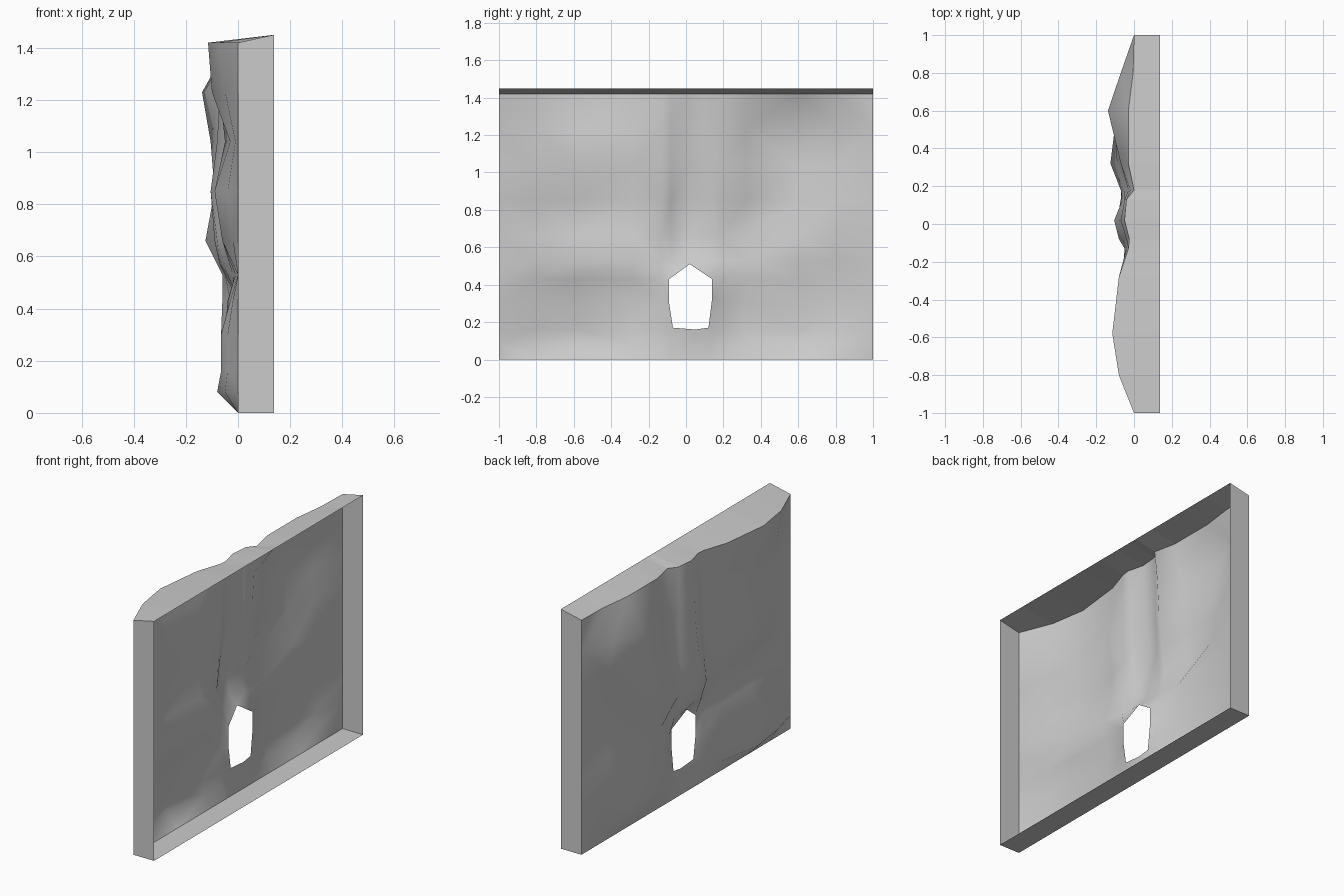
import bpy, bmesh

if "Cube" in bpy.data.objects:
    bpy.data.objects.remove(bpy.data.objects["Cube"])

W, H, LIP = 1.0, 1.42, 0.138      # half width, sheet height, rim depth

# Horizontal levels, and the sheet's bulge (hundredths, toward -x) per column
levels = [0, .08, .16, .30, .43, .53, .66, .85, 1.04, 1.23, H]
columns = {
    -.80: [5, 4, 4, 2, 0, 2, 4, 1, 5, 8],
    -.58: [8, 6.5, 6.5, 3, 0, 6, 9, 3, 10, 11.5],
    -.28: [3, 4, 5, 4, 1, 6, 8, 5, 7, 8],
    -.13: [2, 2, 2, 2, 2, 5, 4, 3, 3, 3],
    -.08: [1, 0, 0, 0, 4, 8, 6, 4, 4, 2.5],
    .02: [1, 0, 0, 2, 7, 9, 10.5, 8, 7, 5],
    .13: [1, 0, 0, 0, 5, 7, 6, 5, 5, 4],
    .18: [2, 2.5, 3, 3, 5, 7, 5, 3, 2, 0],
    .32: [3, 5.5, 6.5, 6, 6, 12.5, 9, 7, 7, 3],
    .60: [5, 6, 6, 6, 4, 5, 9, 10.5, 13.8, 3],
    .80: [2, 4, 5, 5, 4, 2, 4, 5, 7, 0.5],
}
ys = [-W] + list(columns) + [W]

# Small moves (y, z) that turn the doorway grid points into a pointed opening
doorway = {(-.08, .16): (-.07, .17), (-.08, .30): (-.09, .30), (-.08, .43): (-.09, .43),
           (.02, .16): (.05, .16), (.02, .43): (.02, .51), (.02, .53): (.02, .57),
           (.13, .16): (.12, .17), (.13, .30): (.14, .33), (.13, .43): (.14, .43),
           (.18, .16): (.2, .16), (.18, .30): (.2, .31), (.18, .43): (.2, .43)}


def finish(bm, name, smooth):
    me = bpy.data.meshes.new(name)
    bm.to_mesh(me)
    bm.free()
    ob = bpy.data.objects.new(name, me)
    bpy.context.collection.objects.link(ob)
    for p in me.polygons:
        p.use_smooth = smooth
    return ob


def depth(y, j):
    return -columns[y][j - 1] / 100 if y in columns and j else 0.0


# Uneven rock sheet with the doorway left open
bm = bmesh.new()
grid = []
for y in ys:
    col = []
    for j, z in enumerate(levels):
        py, pz = doorway.get((y, z), (y, z))
        col.append(bm.verts.new((depth(y, j), py, pz)))
    grid.append(col)
for i in range(len(ys) - 1):
    for j in range(len(levels) - 1):
        if ys[i] in (-.08, .02) and .16 <= levels[j] < .43:
            continue
        bm.faces.new((grid[i][j], grid[i + 1][j], grid[i + 1][j + 1], grid[i][j + 1]))
bmesh.ops.triangulate(bm, faces=bm.faces[:])
finish(bm, "rock_sheet", True)


# Rim strips running from the sheet's border to the open front plane
def rim(name, edge):
    bm = bmesh.new()
    back = [bm.verts.new(p) for p in edge]
    front = [bm.verts.new((LIP, p[1], 1.45 if p[2] == H else p[2])) for p in edge]
    for k in range(len(edge) - 1):
        bm.faces.new((back[k], front[k], front[k + 1], back[k + 1]))
    return finish(bm, name, False)


rim("top_rim", [(depth(y, len(levels) - 1), y, H) for y in ys])
rim("bottom_rim", [(0, W, 0), (0, -W, 0)])
rim("left_rim", [(0, -W, 0), (0, -W, H)])
rim("right_rim", [(0, W, H), (0, W, 0)])
